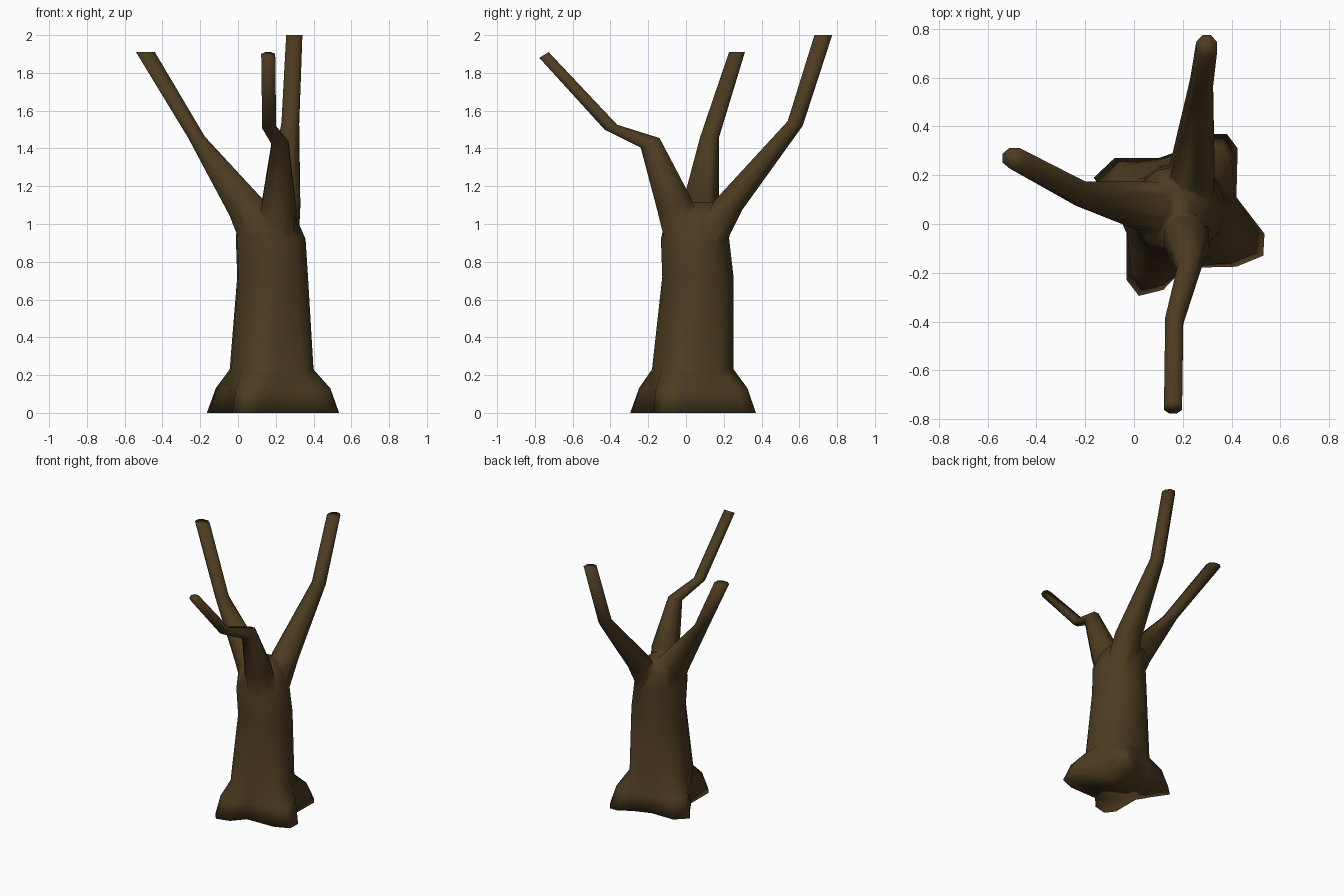
import bpy, bmesh, math
from mathutils import Vector

if "Cube" in bpy.data.objects:
    bpy.data.objects.remove(bpy.data.objects["Cube"])

bark = bpy.data.materials.new("dark brown bark")
bark.diffuse_color = (0.072, 0.044, 0.015, 1)
bark.use_nodes = True
bark.node_tree.nodes["Principled BSDF"].inputs["Base Color"].default_value = bark.diffuse_color


def loft(name, rings):
    """Skin a list of equal-length closed rings and cap both ends."""
    bm = bmesh.new()
    loops = [[bm.verts.new(p) for p in ring] for ring in rings]
    n = len(loops[0])
    for a, b in zip(loops, loops[1:]):
        for i in range(n):
            j = (i + 1) % n
            bm.faces.new((a[i], a[j], b[j], b[i]))
    bm.faces.new(loops[0][::-1])
    bm.faces.new(loops[-1])
    mesh = bpy.data.meshes.new(name)
    bm.to_mesh(mesh)
    bm.free()
    mesh.materials.append(bark)
    obj = bpy.data.objects.new(name, mesh)
    bpy.context.collection.objects.link(obj)
    return obj


def oval(cx, cy, cz, rx, ry, angles, tilt=(0, 0)):
    """Oval ring; tilt is the slope of its plane along x and y."""
    return [Vector((cx + rx * math.cos(a), cy + ry * math.sin(a),
                    cz + tilt[0] * rx * math.cos(a) + tilt[1] * ry * math.sin(a)))
            for a in angles]


# Trunk: four-root footprint (counter-clockwise) lofted into ovals
foot = [(0.535, -0.04), (0.42, 0.11), (0.425, 0.31), (0.38, 0.37), (0.32, 0.37),
        (0.23, 0.315), (0.10, 0.27), (-0.08, 0.27), (-0.165, 0.19), (-0.09, 0.08),
        (-0.03, -0.02), (-0.03, -0.23), (0.02, -0.295), (0.12, -0.27),
        (0.20, -0.18), (0.42, -0.175), (0.53, -0.13)]
CX, CY = 0.18, 0.04
angles = [math.atan2(y - CY, x - CX) for x, y in foot]
even = [angles[0] + i * math.tau / len(foot) for i in range(len(foot))]
unwrapped = [a if a >= angles[0] - 1e-6 else a + math.tau for a in angles]
mixed = [(a + b) / 2 for a, b in zip(unwrapped, even)]
base = [Vector((x, y, 0)) for x, y in foot]
collar = oval(0.18, 0.035, 0.23, 0.225, 0.218, mixed)
knee = []
for b, c in zip(base, collar):
    p = b.lerp(c, 0.34)
    knee.append(Vector((p.x, p.y, 0.13)))
trunk = loft("tree_trunk_and_branches", [
    base, knee, collar,
    oval(0.185, 0.062, 0.72, 0.19, 0.19, mixed),
    oval(0.175, 0.047, 0.92, 0.187, 0.182, mixed),
    oval(0.152, 0.063, 1.045, 0.155, 0.17, mixed),
    oval(0.162, 0.085, 1.115, 0.07, 0.075, mixed)])

# Branches: (x, y, z, rx, ry, slope x, slope y) per ring, rooted in the trunk
branches = {
    "left_branch": [(0.11, 0.06, 0.88, 0.09, 0.10, 0, 0),
                    (0.055, 0.075, 1.075, 0.10, 0.10, 0.3, 0),
                    (-0.22, 0.125, 1.46, 0.045, 0.05, 0.05, 0),
                    (-0.49, 0.27, 1.91, 0.05, 0.042, 0, 0)],
    "back_branch": [(0.22, 0.11, 0.88, 0.10, 0.09, 0, 0),
                    (0.24, 0.225, 1.10, 0.09, 0.075, 0, -0.3),
                    (0.277, 0.578, 1.532, 0.047, 0.04, 0, -0.3),
                    (0.298, 0.727, 2.0, 0.043, 0.047, 0, 0)],
    "front_branch": [(0.20, -0.01, 0.88, 0.09, 0.095, 0, 0),
                     (0.215, -0.06, 1.10, 0.09, 0.092, 0, 0.3),
                     (0.223, -0.19, 1.43, 0.044, 0.05, 0, 0.5),
                     (0.165, -0.397, 1.512, 0.037, 0.033, 0, 0.4),
                     (0.16, -0.752, 1.895, 0.037, 0.025, 0, 0.6)],
}
octagon = [math.tau * (i + 0.5) / 8 for i in range(8)]
k = 1 / math.cos(math.pi / 8)
parts = [loft(name, [oval(x, y, z, rx * k, ry * k, octagon, (sx, sy))
                     for x, y, z, rx, ry, sx, sy in path])
         for name, path in branches.items()]

# Merge the branches into the trunk as one smooth skin
bpy.context.view_layer.objects.active = trunk
trunk.select_set(True)
for part in parts:
    mod = trunk.modifiers.new("union", 'BOOLEAN')
    mod.operation = 'UNION'
    mod.solver = 'EXACT'
    mod.object = part
    bpy.ops.object.modifier_apply(modifier=mod.name)
    bpy.data.objects.remove(part)
bm = bmesh.new()
bm.from_mesh(trunk.data)
bmesh.ops.remove_doubles(bm, verts=bm.verts, dist=0.012)
bm.to_mesh(trunk.data)
bm.free()
bpy.ops.object.shade_smooth()
